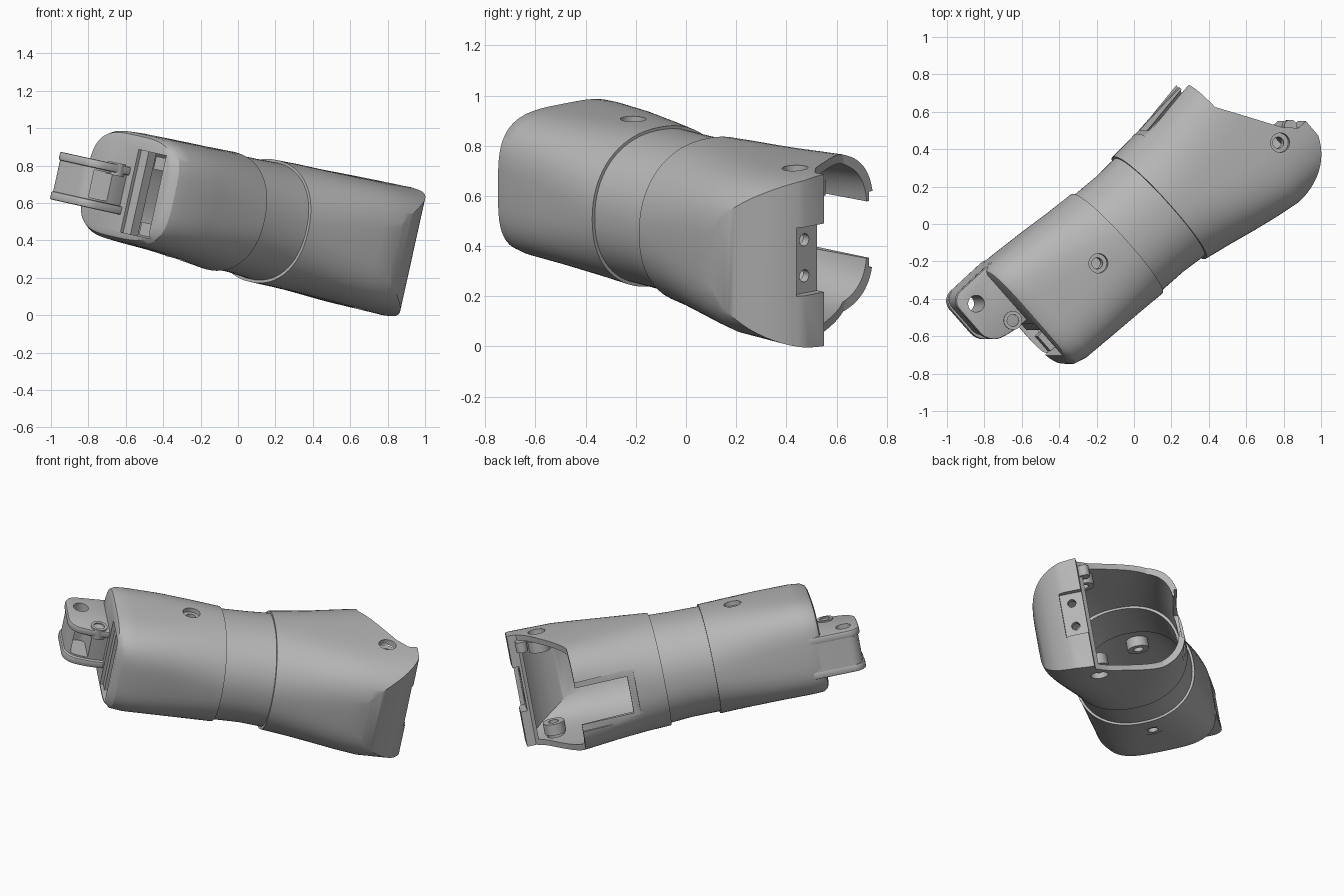
import bpy, bmesh, math
from mathutils import Matrix, Vector

if "Cube" in bpy.data.objects:
    bpy.data.objects.remove(bpy.data.objects["Cube"])

grey = bpy.data.materials.new("plain_grey")
grey.use_nodes = True
GREY = (0.47, 0.47, 0.47, 1)
grey.diffuse_color = GREY
grey.node_tree.nodes["Principled BSDF"].inputs["Base Color"].default_value = GREY

# Housing frame: s runs along the body, t across it, u up
POSE = (Matrix.Translation((0, 0, 0.5)) @ Matrix.Rotation(math.radians(12.5), 4, 'Y')
        @ Matrix.Rotation(math.radians(42), 4, 'Z'))
MID_U = 0.0325


def finish(name, bm):
    bmesh.ops.recalc_face_normals(bm, faces=bm.faces)
    me = bpy.data.meshes.new(name)
    bm.to_mesh(me)
    bm.free()
    me.transform(POSE)
    me.materials.append(grey)
    ob = bpy.data.objects.new(name, me)
    bpy.context.collection.objects.link(ob)
    return ob


def section(stations, s):
    """Interpolated cross-section values at s."""
    s = min(max(s, stations[0][0]), stations[-1][0])
    for a, b in zip(stations, stations[1:]):
        if s <= b[0]:
            f = (s - a[0]) / (b[0] - a[0])
            return [p + (q - p) * f for p, q in zip(a, b)][1:]


def loft(name, stations, s0, s1, inset=0.0, sides=72):
    """Closed loft of superellipse rings."""
    bm = bmesh.new()
    rings = []
    for s in [s0] + [k[0] for k in stations if s0 < k[0] < s1] + [s1]:
        t0, t1, u0, u1, n = section(stations, s)
        ring = []
        for i in range(sides):
            a = math.tau * i / sides
            c, d = math.cos(a), math.sin(a)
            t = (t0 + t1) / 2 + math.copysign(abs(c) ** (2 / n), c) * ((t1 - t0) / 2 - inset)
            u = (u0 + u1) / 2 + math.copysign(abs(d) ** (2 / n), d) * ((u1 - u0) / 2 - inset)
            ring.append(bm.verts.new((s, t, u)))
        rings.append(ring)
    for a, b in zip(rings, rings[1:]):
        for i in range(sides):
            j = (i + 1) % sides
            bm.faces.new((a[i], a[j], b[j], b[i]))
    bm.faces.new(rings[0])
    bm.faces.new(rings[-1])
    return finish(name, bm)


def prism(name, outline, u0, u1, radius=0.0, edge=0.0):
    """Upright prism over an (s, t) outline, with rounded corners."""
    bm = bmesh.new()
    base = bm.faces.new([bm.verts.new((s, t, u0)) for s, t in outline])
    moved = bmesh.ops.extrude_face_region(bm, geom=[base])["geom"]
    bmesh.ops.translate(bm, vec=(0, 0, u1 - u0),
                        verts=[v for v in moved if isinstance(v, bmesh.types.BMVert)])
    if radius:
        upright = [e for e in bm.edges
                   if abs(e.verts[0].co.z - e.verts[1].co.z) > 1e-4]
        bmesh.ops.bevel(bm, geom=upright, offset=radius, segments=8,
                        profile=0.5, affect='EDGES')
    if edge:
        rims = [e for e in bm.edges if abs(e.verts[0].co.z - e.verts[1].co.z) < 1e-4]
        bmesh.ops.bevel(bm, geom=rims, offset=edge, segments=2,
                        profile=0.5, affect='EDGES')
    return finish(name, bm)


def box(name, s, t, u):
    return prism(name, [(s[0], t[0]), (s[1], t[0]), (s[1], t[1]), (s[0], t[1])], *u)


def rod(name, start, end, radius):
    a, b = Vector(start), Vector(end)
    turn = Vector((0, 0, 1)).rotation_difference(b - a).to_matrix().to_4x4()
    bm = bmesh.new()
    bmesh.ops.create_cone(bm, cap_ends=True, segments=32, radius1=radius, radius2=radius,
                          depth=(b - a).length,
                          matrix=Matrix.Translation((a + b) / 2) @ turn)
    return finish(name, bm)


def upright_rod(name, s, t, u0, u1, radius, side=1):
    """Upright rod; side=-1 mirrors it to the underside."""
    u0, u1 = (MID_U + side * (u - MID_U) for u in (u0, u1))
    return rod(name, (s, t, u0), (s, t, u1), radius)


def cut(ob, cutters):
    for c in cutters:
        c.hide_render = True
        m = ob.modifiers.new("cut", 'BOOLEAN')
        m.operation, m.solver, m.object = 'DIFFERENCE', 'EXACT', c
    bpy.context.view_layer.update()
    dg = bpy.context.evaluated_depsgraph_get()
    me = bpy.data.meshes.new_from_object(ob.evaluated_get(dg))
    ob.modifiers.clear()
    ob.data = me
    for c in cutters:
        bpy.data.objects.remove(c)
    return ob


# Sections: s, t min, t max, u min, u max, squareness
FRONT = [(-.805, -.265, .36, -.20, .312, 3.6), (-.797, -.285, .38, -.222, .333, 3.6),
         (-.77, -.315, .393, -.24, .347, 3.5), (-.7, -.335, .393, -.245, .352, 3.4),
         (-.5, -.346, .378, -.252, .355, 3.1), (-.3, -.358, .36, -.268, .357, 2.6),
         (-.148, -.37, .35, -.285, .36, 2.2)]
NECK = [(-.19, -.355, .338, -.272, .348, 2.2), (.02, -.36, .328, -.274, .35, 2.2),
        (.2, -.38, .333, -.288, .355, 2.2)]
REAR = [(.155, -.392, .345, -.30, .367, 2.2), (.3, -.42, .35, -.30, .37, 2.45),
        (.45, -.452, .362, -.302, .37, 2.8), (.6, -.48, .378, -.307, .372, 3.2),
        (.72, -.497, .39, -.312, .374, 3.5), (.87, -.505, .4, -.317, .378, 3.3),
        (1.005, -.505, .4, -.322, .382, 3.2)]


def screw_cutters(s, t):
    return [upright_rod("sink", s, t, .29, .5, .052, side) for side in (1, -1)]


def end_curve(ds, dt):
    """Everything beyond the upright curved wall at the rear corner."""
    arc = []
    for i in range(17):
        f = i / 16
        a, b, c = (1 - f) ** 2, 2 * f * (1 - f), f * f
        arc.append((a * .66 + b * .92 + c * 1.005 + ds, a * -.498 + b * -.478 + c * -.27 + dt))
    return prism("end_curve", [(.5, -.9), (.5, arc[0][1])] + arc
                 + [(1.2, arc[-1][1]), (1.2, -.9)], -.6, .6)


# Front housing with screw wells and the slot in its face
front = loft("front_housing", FRONT, -.805, -.148)
cut(front, [loft("hollow", FRONT, -.74, -.1, .035),
            box("slot", (-.95, -.65), (-.22, .005), (-.19, .262))]
    + screw_cutters(-.344, .027))
box("slot_lip", (-.785, -.73), (-.055, .01), (-.195, .268))
for side, name in ((1, "upper"), (-1, "lower")):
    ends = sorted(MID_U + side * h for h in (.145, .215))
    box("slot_block_" + name, (-.775, -.69), (-.215, -.11), ends)

# Neck sleeve
cut(loft("neck_sleeve", NECK, -.19, .2), [loft("hollow", NECK, -.3, .3, .035)])

# Rear housing, cut away at the back, with a side slot and an end plate
rear = loft("rear_housing", REAR, .155, 1.005)
hollow = cut(loft("hollow", REAR, .13, .93, .035), [end_curve(-.045, .04)])
cut(rear, [
    hollow,
    end_curve(0, 0),
    prism("back_opening", [(.69, .7), (.69, .22), (.885, -.1), (.95, -.165),
                           (1.3, -.165), (1.3, .7)], -.6, .6),
    box("side_slot", (.37, .9), (.15, .7), (-.09, .142)),
    prism("slot_rebate", [(.33, .336), (.9, .375), (.9, .7), (.33, .7)], -.13, .18),
    box("plate_recess", (.965, 1.2), (-.3, -.1), (-.1, .18)),
    rod("plate_hole", (.8, -.235, .117), (1.2, -.235, .117), .025),
    rod("plate_hole", (.8, -.235, -.03), (1.2, -.235, -.03), .025)]
    + screw_cutters(.824, -.157))

# Screw bosses behind every well
for place, s, t in (("front", -.344, .027), ("rear", .824, -.157)):
    for side, level in ((1, "upper"), (-1, "lower")):
        boss = upright_rod(f"{place}_{level}_boss", s, t, .26, .328, .065, side)
        cut(boss, [upright_rod("bore", s, t, .2, .5, .03, side)])
upright_rod("locating_lug", .93, -.135, .28, .345, .035)

# Hinge tab: two plates on a slightly recessed core, blended into the body side
TAB = [(-1.042, .393), (-1.042, .08), (-.9, .035), (-.68, .035), (-.68, .393)]
CORE = [(-1.03, .391), (-1.03, .1), (-.9, .055), (-.69, .055), (-.69, .391)]
for name, ends in (("upper_tab_plate", (.115, .16)), ("lower_tab_plate", (-.10, -.055))):
    cut(prism(name, TAB, *ends, radius=.07, edge=.008),
        [rod("pin_hole", (-.953, .285, -.5), (-.953, .285, .5), .045)])
cut(prism("tab_core", CORE, -.06, .12, radius=.065),
    [rod("pin_hole", (-.953, .285, -.5), (-.953, .285, .5), .045),
     prism("tab_window", [(-1.0, 0), (-.9, 0), (-.9, .24), (-1.0, .24)],
           -.045, .105, radius=.03)])
cut(rod("tab_screw_boss", (-.865, .085, .1), (-.865, .085, .168), .05),
    [rod("bore", (-.865, .085, .13), (-.865, .085, .3), .032)])
rod("tab_screw", (-.865, .085, .11), (-.865, .085, .15), .02)

# Smooth curved walls while keeping sharp edges
bpy.ops.object.select_all(action='DESELECT')
for ob in bpy.context.scene.objects:
    if ob.type == 'MESH' and grey.name in ob.data.materials:
        ob.select_set(True)
        bpy.context.view_layer.objects.active = ob
bpy.ops.object.shade_smooth_by_angle(angle=math.radians(32))
